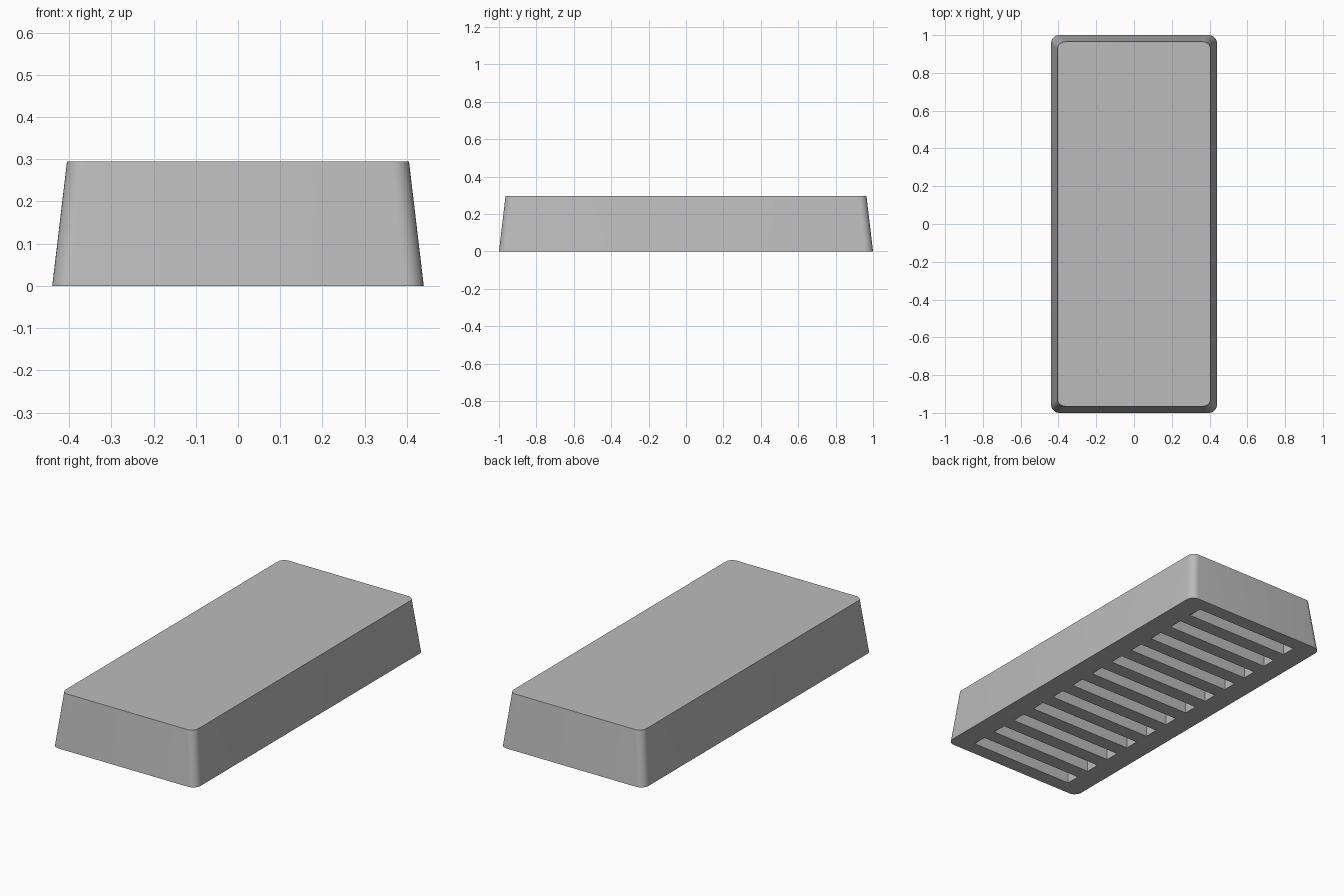
import bpy
import bmesh
from math import sin, cos, pi, radians
from mathutils import Matrix

HEIGHT = 0.295
SLOTS, PITCH = 12, 0.16
SLOT_SIZE = (0.64, 0.08)
SLOT_DEPTH = 0.2

cube = bpy.data.objects.get("Cube")
if cube:
    bpy.data.objects.remove(cube, do_unlink=True)

grey = bpy.data.materials.new("plain grey")
grey.use_nodes = True
colour = (0.5, 0.5, 0.5, 1)
grey.diffuse_color = colour
grey.node_tree.nodes["Principled BSDF"].inputs["Base Color"].default_value = colour


def make_object(name, bm):
    bmesh.ops.recalc_face_normals(bm, faces=bm.faces)
    mesh = bpy.data.meshes.new(name)
    bm.to_mesh(mesh)
    bm.free()
    mesh.materials.append(grey)
    obj = bpy.data.objects.new(name, mesh)
    bpy.context.collection.objects.link(obj)
    return obj


def rounded_ring(bm, half_x, half_y, radius, z, steps=8):
    """Ring of vertices around a rectangle with rounded corners."""
    ring = []
    corners = ((1, 1), (-1, 1), (-1, -1), (1, -1))
    for i, (sx, sy) in enumerate(corners):
        for k in range(steps + 1):
            a = (i + k / steps) * pi / 2
            ring.append(bm.verts.new((sx * (half_x - radius) + radius * cos(a),
                                      sy * (half_y - radius) + radius * sin(a), z)))
    return ring


# Tapered block with rounded upright corners
bm = bmesh.new()
low = rounded_ring(bm, 0.44, 1.0, 0.045, 0)
high = rounded_ring(bm, 0.405, 0.965, 0.04, HEIGHT)
bm.faces.new(low)
bm.faces.new(high)
for i in range(len(low)):
    j = (i + 1) % len(low)
    bm.faces.new((low[i], low[j], high[j], high[i]))
body = make_object("tapered_block", bm)

# Row of slot cutters, reaching up from below the underside
bm = bmesh.new()
for i in range(SLOTS):
    y = (i - (SLOTS - 1) / 2) * PITCH
    place = Matrix.Translation((0, y, 0)) @ Matrix.Diagonal((*SLOT_SIZE, 2 * SLOT_DEPTH, 1))
    bmesh.ops.create_cube(bm, size=1, matrix=place)
cutter = make_object("slot_cutter", bm)
cutter.hide_render = True

# Cut the slots, then drop the cutter
bpy.ops.object.select_all(action="DESELECT")
body.select_set(True)
bpy.context.view_layer.objects.active = body
cut = body.modifiers.new("underside_slots", "BOOLEAN")
cut.operation = "DIFFERENCE"
cut.solver = "EXACT"
cut.object = cutter
bpy.ops.object.modifier_apply(modifier=cut.name)
bpy.data.objects.remove(cutter, do_unlink=True)

bpy.ops.object.shade_smooth_by_angle(angle=radians(30))
